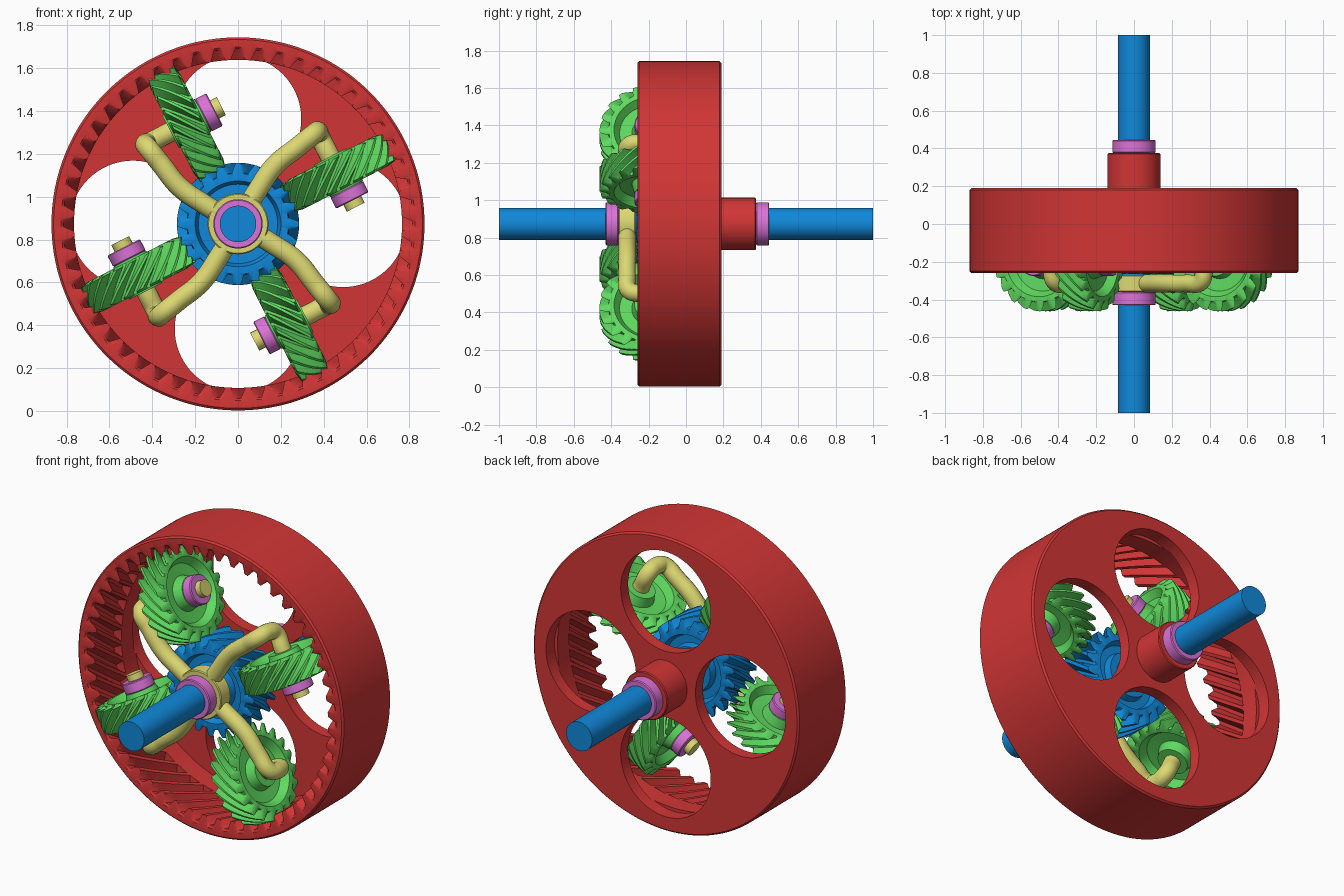
import bpy, bmesh, math
from mathutils import Matrix, Vector

if "Cube" in bpy.data.objects:
    bpy.data.objects.remove(bpy.data.objects["Cube"])

CENTRE = Vector((0, 0, 0.873))
ALONG_Y = Matrix.Translation(CENTRE) @ Matrix.Rotation(-math.pi / 2, 4, 'X')
PLANET_ANGLE = math.radians(27)


def material(name, *rgb):
    m = bpy.data.materials.new(name)
    m.use_nodes = True
    m.diffuse_color = (*rgb, 1)
    bsdf = next(n for n in m.node_tree.nodes if n.type == 'BSDF_PRINCIPLED')
    bsdf.inputs["Base Color"].default_value = (*rgb, 1)
    return m


red = material("red", 0.64, 0.036, 0.036)
blue = material("blue", 0.005, 0.25, 0.70)
green = material("green", 0.115, 0.70, 0.115)
yellow = material("yellow", 0.72, 0.69, 0.17)
pink = material("pink", 0.71, 0.17, 0.68)


def smooth(obj):
    bpy.ops.object.select_all(action='DESELECT')
    obj.select_set(True)
    bpy.context.view_layer.objects.active = obj
    bpy.ops.object.shade_smooth_by_angle(angle=math.radians(32))


def tooth_rows(r, h0, h1, depth, twist, steps=6):
    """Rows of a helical toothed band: radius, height, tooth depth, turn."""
    rows = []
    for i in range(steps + 1):
        h = h0 + (h1 - h0) * i / steps
        rows.append((r, h, depth, twist * (h - h0)))
    return rows


def lathe(name, rows, mat, matrix, teeth=8, per_tooth=8):
    """Revolve a closed profile; rows with a tooth depth get a wavy radius."""
    bm = bmesh.new()
    n = teeth * per_tooth
    rings = []
    for row in rows:
        r, h, depth, turn = (*row, 0, 0)[:4]
        ring = []
        for i in range(n):
            a = 2 * math.pi * i / n
            wave = max(-1, min(1, 1.5 * math.cos(a * teeth)))
            rad = r + depth * wave
            ring.append(bm.verts.new((rad * math.cos(a + turn), rad * math.sin(a + turn), h)))
        rings.append(ring)
    for k, ring in enumerate(rings):
        nxt = rings[(k + 1) % len(rings)]
        for i in range(n):
            j = (i + 1) % n
            bm.faces.new((ring[i], ring[j], nxt[j], nxt[i]))
    bmesh.ops.recalc_face_normals(bm, faces=bm.faces)
    mesh = bpy.data.meshes.new(name)
    bm.to_mesh(mesh)
    bm.free()
    mesh.materials.append(mat)
    obj = bpy.data.objects.new(name, mesh)
    obj.matrix_world = matrix
    bpy.context.collection.objects.link(obj)
    smooth(obj)
    return obj


def tube(name, r_in, r_out, h0, h1, mat, matrix):
    e = 0.005
    return lathe(name, [(r_in, h0), (r_out - e, h0), (r_out, h0 + e),
                        (r_out, h1 - e), (r_out - e, h1), (r_in, h1)], mat, matrix)


def rod(name, r, h0, h1, mat, matrix, verts=64):
    move = Matrix.Translation((0, 0, (h0 + h1) / 2))
    bm = bmesh.new()
    bmesh.ops.create_cone(bm, cap_ends=True, segments=verts, radius1=r, radius2=r,
                          depth=h1 - h0, matrix=move)
    mesh = bpy.data.meshes.new(name)
    bm.to_mesh(mesh)
    bm.free()
    mesh.materials.append(mat)
    obj = bpy.data.objects.new(name, mesh)
    obj.matrix_world = matrix
    bpy.context.collection.objects.link(obj)
    smooth(obj)
    return obj


# Outer ring with internal teeth, back plate and hub in one profile
ring_teeth = tooth_rows(0.79, -0.25, 0.0, 0.025, -0.9)
end_turn = ring_teeth[-1][3]
ring_rows = ring_teeth + [
    (0.765, 0.002, 0, end_turn), (0.765, 0.12, 0, end_turn), (0.086, 0.12, 0, end_turn),
    (0.086, 0.375), (0.135, 0.375), (0.14, 0.37), (0.14, 0.19), (0.86, 0.19),
    (0.87, 0.18), (0.87, -0.25), (0.86, -0.26), (0.825, -0.26)]
ring_gear = lathe("ring_gear", ring_rows, red, ALONG_Y, teeth=52)

# Four round windows in the back plate
for k in range(4):
    a = k * math.pi / 2
    place = ALONG_Y @ Matrix.Translation((0.49 * math.cos(a), 0.49 * math.sin(a), 0))
    cutter = rod("window_cutter", 0.295, 0.11, 0.3, red, place, 96)
    cutter.hide_render = True
    cut = ring_gear.modifiers.new("window", 'BOOLEAN')
    cut.operation = 'DIFFERENCE'
    cut.solver = 'EXACT'
    cut.object = cutter
    bpy.ops.object.select_all(action='DESELECT')
    ring_gear.select_set(True)
    bpy.context.view_layer.objects.active = ring_gear
    bpy.ops.object.modifier_apply(modifier=cut.name)
    bpy.data.objects.remove(cutter)
smooth(ring_gear)

# Shafts, washers and carrier collar
rod("main_shaft", 0.085, -1, 1, blue, ALONG_Y)
tube("front_washer", 0.08, 0.115, -0.43, -0.36, pink, ALONG_Y)
tube("back_washer", 0.08, 0.115, 0.375, 0.445, pink, ALONG_Y)
tube("carrier_collar", 0.08, 0.142, -0.36, -0.27, yellow, ALONG_Y)

# Sun gear with dished faces
sun_teeth = tooth_rows(0.262, -0.255, -0.05, 0.023, 2.6)
sun_end = sun_teeth[-1][3]
sun_rows = sun_teeth + [
    (0.235, -0.04, 0, sun_end), (0.20, -0.04, 0, sun_end), (0.185, -0.08, 0, sun_end),
    (0.14, -0.08, 0, sun_end), (0.13, -0.04, 0, sun_end), (0.08, -0.04, 0, sun_end),
    (0.08, -0.265), (0.13, -0.265), (0.14, -0.225), (0.185, -0.225),
    (0.20, -0.265), (0.235, -0.265)]
lathe("sun_gear", sun_rows, blue, ALONG_Y, teeth=20)

# Planet gear profile: helical band, dished sides and raised hub
planet_teeth = tooth_rows(0.248, -0.066, 0.066, 0.024, 5.2, 8)
planet_end = planet_teeth[-1][3]
side = [(0.222, 0.077), (0.195, 0.077), (0.165, 0.035), (0.10, 0.03), (0.085, 0.085), (0.04, 0.085)]
planet_rows = planet_teeth + [(r, h, 0, planet_end) for r, h in side]
planet_rows += [(r, -h) for r, h in reversed(side)]


def carrier_arm(name, turn):
    """Bent rod from the collar that ends as the planet's pin."""
    c, s = math.cos(PLANET_ANGLE), math.sin(PLANET_ANGLE)

    def on_axis(d):
        return (0.525 * c - d * s, -0.19, 0.525 * s + d * c)
    path = [(0.05, -0.315, 0.09), (0.09, -0.315, 0.155), (0.17, -0.315, 0.27),
            (0.28, -0.315, 0.36), (0.355, -0.305, 0.42), (0.372, -0.25, 0.432),
            on_axis(0.19), on_axis(0.1), on_axis(-0.18)]
    curve = bpy.data.curves.new(name, 'CURVE')
    curve.dimensions = '3D'
    curve.bevel_depth = 0.047
    curve.bevel_resolution = 6
    curve.use_fill_caps = True
    spline = curve.splines.new('BEZIER')
    spline.resolution_u = 8
    spline.bezier_points.add(len(path) - 1)
    for point, co in zip(spline.bezier_points, path):
        point.co = co
        point.handle_left_type = point.handle_right_type = 'AUTO'
    curve.materials.append(yellow)
    obj = bpy.data.objects.new(name, curve)
    obj.matrix_world = Matrix.Translation(CENTRE) @ Matrix.Rotation(-turn, 4, 'Y')
    bpy.context.collection.objects.link(obj)
    bpy.ops.object.select_all(action='DESELECT')
    obj.select_set(True)
    bpy.context.view_layer.objects.active = obj
    bpy.ops.object.convert(target='MESH')
    smooth(bpy.context.view_layer.objects.active)


# Four planets, each with its washer and carrier arm
for k in range(4):
    turn = k * math.pi / 2
    place = (Matrix.Translation(CENTRE) @ Matrix.Rotation(-turn - PLANET_ANGLE, 4, 'Y')
             @ Matrix.Translation((0.525, -0.19, 0)))
    lathe(f"planet_gear_{k + 1}", planet_rows, green, place, teeth=20)
    tube(f"planet_washer_{k + 1}", 0.04, 0.085, -0.145, -0.085, pink, place)
    carrier_arm(f"carrier_arm_{k + 1}", turn)
